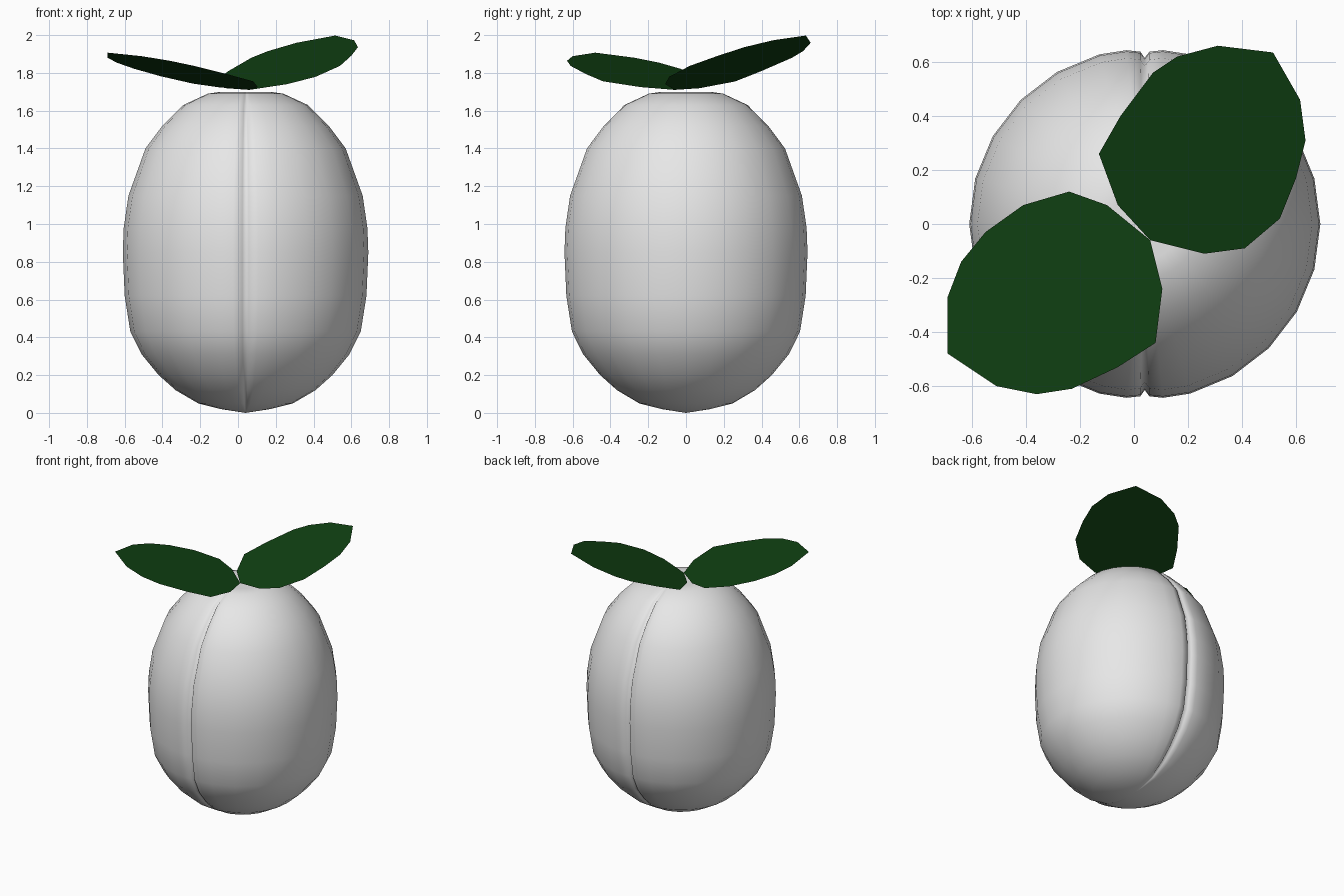
import bpy, bmesh, math

cube = bpy.data.objects.get("Cube")
if cube:
    bpy.data.objects.remove(cube, do_unlink=True)


def material(name, colour):
    mat = bpy.data.materials.new(name)
    mat.use_nodes = True
    rgba = (*colour, 1)
    mat.diffuse_color = rgba
    mat.node_tree.nodes["Principled BSDF"].inputs["Base Color"].default_value = rgba
    return mat


def make_object(name, bm, mat, location):
    mesh = bpy.data.meshes.new(name)
    bm.to_mesh(mesh)
    bm.free()
    mesh.materials.append(mat)
    obj = bpy.data.objects.new(name, mesh)
    obj.location = location
    bpy.context.collection.objects.link(obj)
    return obj


pale_grey = material("pale_grey", (.8, .8, .8))
leaf_green = material("leaf_green", (.005, .05, .006))

# Fruit profile as (radius, height), bottom to top
profile = [(.13, .02), (.25, .05), (.37, .12), (.46, .2), (.55, .31),
           (.61, .43), (.64, .62), (.65, .85), (.645, .98), (.62, 1.15),
           (.53, 1.4), (.44, 1.52), (.33, 1.63), (.2, 1.69), (.13, 1.7)]

# Angles measured from the crease, with the depth of the crease at each
crease = {0: .035, 1.5: .012, 6: .003}
half = [0, 1.5, 6] + list(range(15, 166, 15)) + [174, 178.5]
angles = half + [a + 180 for a in half]


def crease_depth(angle):
    a = angle % 180
    return crease.get(min(a, 180 - a), 0)


def build_fruit():
    bm = bmesh.new()
    rings = []
    for radius, z in profile:
        fade = min(1, radius / .4)
        ring = []
        for angle in angles:
            r = radius - crease_depth(angle) * fade
            t = math.radians(angle)
            ring.append(bm.verts.new((r * math.sin(t), -r * math.cos(t), z)))
        rings.append(ring)
    n = len(angles)
    for low, high in zip(rings, rings[1:]):
        for i in range(n):
            j = (i + 1) % n
            bm.faces.new((low[i], low[j], high[j], high[i]))
    # Rounded bottom and slightly dimpled top
    bottom = bm.verts.new((0, 0, 0))
    top = bm.verts.new((0, 0, 1.68))
    for i in range(n):
        j = (i + 1) % n
        bm.faces.new((bottom, rings[0][j], rings[0][i]))
        bm.faces.new((top, rings[-1][i], rings[-1][j]))
    for face in bm.faces:
        face.smooth = True
    bmesh.ops.recalc_face_normals(bm, faces=bm.faces)
    return make_object("fruit_body", bm, pale_grey, (.04, 0, 0))


def build_leaf(name, outline, slope_x, slope_y):
    """Flat, tilted leaf whose base touches the top of the fruit."""
    bm = bmesh.new()
    base_x, base_y = outline[0]
    verts = []
    for x, y in outline:
        dx, dy = x - base_x, y - base_y
        verts.append(bm.verts.new((dx, dy, slope_x * dx + slope_y * dy)))
    face = bm.faces.new(verts)
    face.normal_update()
    if face.normal.z < 0:
        face.normal_flip()
    return make_object(name, bm, leaf_green, (base_x, base_y, 1.71))


build_fruit()

# Leaf outlines seen from above, starting at the base
build_leaf("back_left_leaf",
           [(.06, -.06), (.26, -.11), (.41, -.09), (.54, .02), (.6, .17),
            (.635, .31), (.615, .46), (.515, .635), (.31, .66), (.16, .62),
            (.07, .56), (-.05, .4), (-.13, .26), (-.06, .07)],
           .22, .27)
build_leaf("front_right_leaf",
           [(.06, -.06), (-.1, .07), (-.24, .12), (-.41, .07), (-.55, -.03),
            (-.64, -.14), (-.69, -.27), (-.69, -.48), (-.51, -.6), (-.36, -.63),
            (-.23, -.61), (-.06, -.53), (.08, -.44), (.105, -.24)],
           -.19, -.13)
